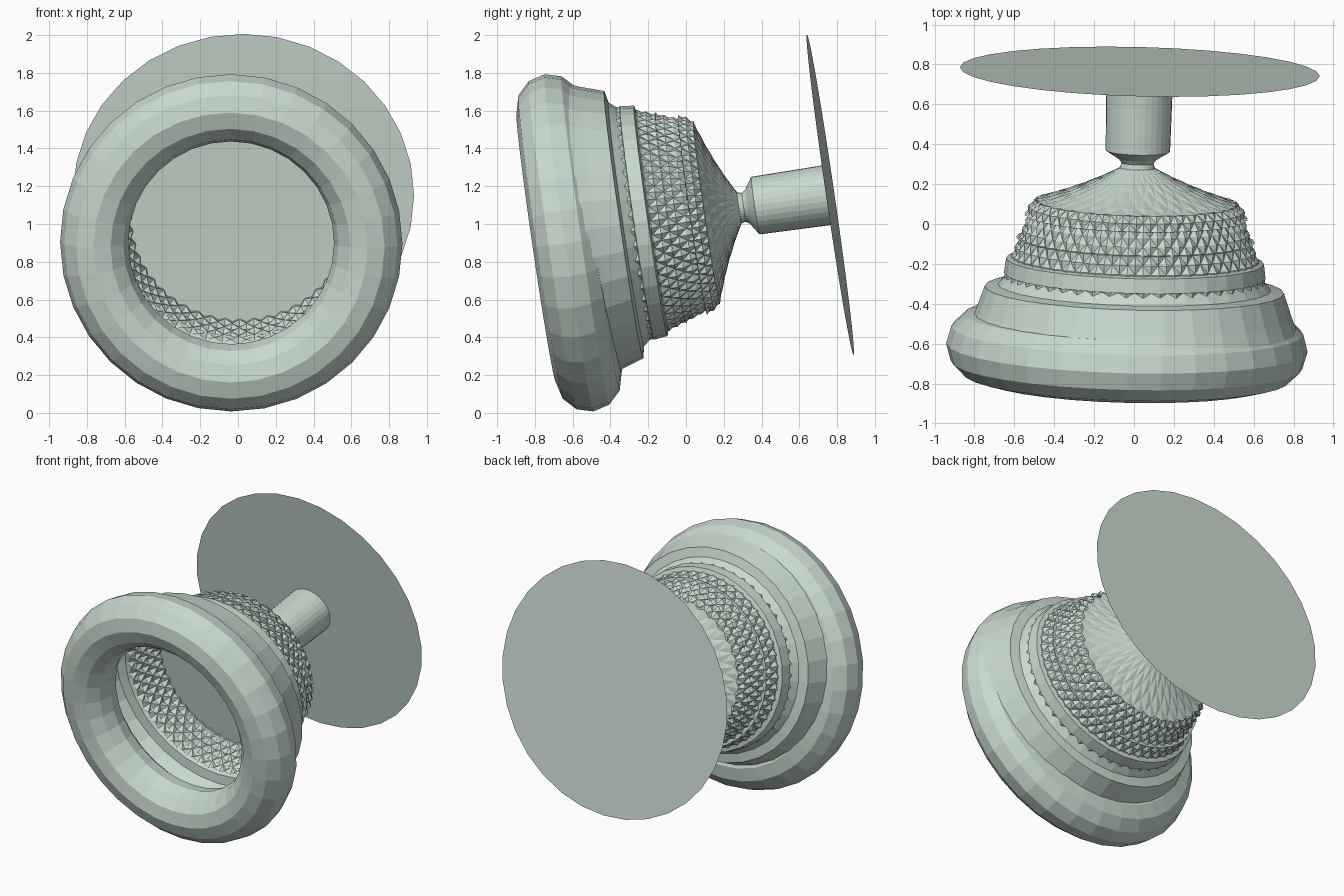
import bpy, bmesh, math
from mathutils import Vector, Matrix

if "Cube" in bpy.data.objects:
    bpy.data.objects.remove(bpy.data.objects["Cube"])

# Tilted turning axis shared by every part (local z runs front to back)
D = Vector((0.025, 0.989, 0.144)).normalized()
EX = (Vector((1, 0, 0)) - D * D.x).normalized()
EY = D.cross(EX)
FRAME = Matrix((EX, EY, D)).transposed().to_4x4()
FRAME.translation = Vector((0.01, 0, 1.044))
WIDE = 1.05      # body is slightly wider than tall
SIDES = 32

mat = bpy.data.materials.new("pale sage")
mat.diffuse_color = (0.58, 0.70, 0.625, 1)
mat.use_nodes = True
mat.node_tree.nodes["Principled BSDF"].inputs["Base Color"].default_value = mat.diffuse_color


def finish(name, verts, faces):
    me = bpy.data.meshes.new(name)
    me.from_pydata([FRAME @ Vector(v) for v in verts], [], faces)
    bm = bmesh.new()
    bm.from_mesh(me)
    bmesh.ops.recalc_face_normals(bm, faces=bm.faces)
    bm.to_mesh(me)
    bm.free()
    me.materials.append(mat)
    ob = bpy.data.objects.new(name, me)
    bpy.context.collection.objects.link(ob)
    return ob


def lathe(name, profile, n=SIDES, wide=WIDE, offset=(0, 0), closed=False):
    """Turn a (position, radius) profile around the axis."""
    verts, faces = [], []
    for t, r in profile:
        for j in range(n):
            a = 2 * math.pi * j / n
            verts.append((offset[0] + wide * r * math.cos(a),
                          offset[1] + r * math.sin(a), t))
    m = len(profile)
    for k in range(m if closed else m - 1):
        p, q = k * n, ((k + 1) % m) * n
        for j in range(n):
            i = (j + 1) % n
            faces.append((p + j, p + i, q + i, q + j))
    return finish(name, verts, faces)


def disc(name, t, r):
    verts = [(WIDE * r * math.cos(2 * math.pi * j / SIDES),
              r * math.sin(2 * math.pi * j / SIDES), t) for j in range(SIDES)]
    return finish(name, verts, [tuple(range(SIDES))])


def knurl(name, profile, n, height):
    """Skin of raised diamonds: checkered high and low points."""
    verts, faces = [], []
    for k, (t, r) in enumerate(profile):
        for j in range(n):
            a = 2 * math.pi * j / n
            s = r * (1 + (height if (j + k) % 2 == 0 else -height))
            verts.append((WIDE * s * math.cos(a), s * math.sin(a), t))
    for k in range(len(profile) - 1):
        for j in range(n):
            i = (j + 1) % n
            a, b, c, d = k * n + j, k * n + i, (k + 1) * n + i, (k + 1) * n + j
            if (j + k) % 2 == 0:      # split between the two low points
                faces += [(a, b, d), (b, c, d)]
            else:
                faces += [(a, b, c), (a, c, d)]
    return finish(name, verts, faces)


# Front ring, sitting slightly off the axis
ring = [(-0.634 + 0.176 * math.sin(i * math.pi / 6),
         0.722 + 0.18 * math.cos(i * math.pi / 6)) for i in range(12)]
lathe("front_ring", ring, wide=1.005, offset=(-0.03, 0.053), closed=True)

# Stepped cup behind the ring
lathe("stepped_cup", [(-0.66, 0.815), (-0.57, 0.80), (-0.46, 0.757), (-0.333, 0.715),
                      (-0.32, 0.652), (-0.265, 0.608), (-0.262, 0.625),
                      (-0.188, 0.616), (-0.18, 0.585)])

# Diamond knurled wall
rows = 8
knurl("knurled_wall", [(-0.31 + 0.36 * k / rows, 0.63 - 0.125 * k / rows)
                       for k in range(rows + 1)], 96, 0.016)

# Raised shingled lip at the back of the wall
knurl("shingled_lip", [(0.03, 0.505), (0.035, 0.525), (0.075, 0.51), (0.11, 0.48)], 96, 0.018)

# Ribbed cone down to the neck
knurl("ribbed_cone", [(0.11, 0.48), (0.135, 0.405), (0.17, 0.315), (0.21, 0.225),
                      (0.25, 0.145), (0.285, 0.083)], 64, 0.025)

# Neck and stem
lathe("stem", [(0.285, 0.083), (0.31, 0.077), (0.33, 0.092), (0.371, 0.154),
               (0.772, 0.16)])

# Inner floor and large back plate
disc("inner_floor", -0.08, 0.57)
disc("back_plate", 0.772, 0.86)
